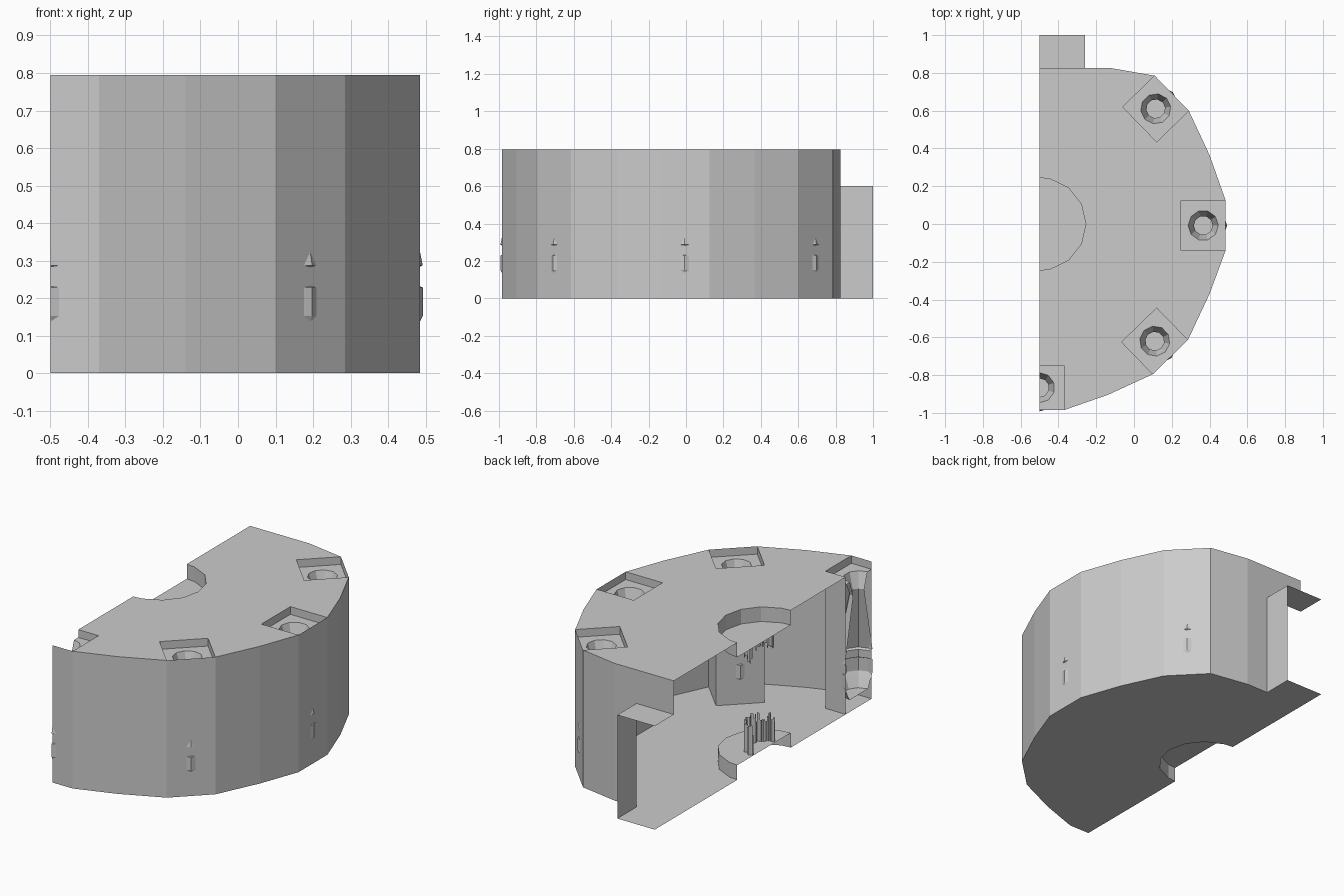
import bpy, bmesh, math, random
from mathutils import Vector as V

if "Cube" in bpy.data.objects:
    bpy.data.objects.remove(bpy.data.objects["Cube"])

random.seed(4)
H, CUT = 0.795, -0.5          # roof height, open section plane
DEPTH, REC = 0.237, 0.75      # socket depth, socket floor height


def finish(name, bm, clip=False):
    """Weld, optionally trim at the section plane, and make an object."""
    bmesh.ops.remove_doubles(bm, verts=bm.verts, dist=1e-5)
    if clip:
        bmesh.ops.bisect_plane(bm, geom=bm.verts[:] + bm.edges[:] + bm.faces[:],
                               plane_co=(CUT, 0, 0), plane_no=(1, 0, 0), clear_inner=True)
    me = bpy.data.meshes.new(name)
    bm.to_mesh(me)
    bm.free()
    ob = bpy.data.objects.new(name, me)
    bpy.context.collection.objects.link(ob)
    return ob


def poly(bm, pts):
    return bm.faces.new([bm.verts.new(p) for p in pts])


def strip(bm, path, z0, z1):
    for a, b in zip(path, path[1:]):
        poly(bm, [(*a, z0), (*b, z0), (*b, z1), (*a, z1)])


def flat(bm, path, z):
    f = poly(bm, [(*p, z) for p in path])
    bmesh.ops.triangulate(bm, faces=[f])


def inset(a, b):
    """Inner corners of a square socket standing on wall edge a-b."""
    d = (V(b) - V(a)).normalized()
    n = V((d.y, -d.x)) * DEPTH
    return tuple(V(a) + n), tuple(V(b) + n), n


# Plan outline, from the back round to the front
outline = [(-.5, .825), (-.26, .825), (-.12, .825), (.11, .785), (.29, .6), (.40, .365),
           (.485, .125), (.485, -.14), (.40, -.37), (.285, -.615), (.10, -.795),
           (-.14, -.905), (-.37, -.985), (-.5, -.985)]
slots = {3, 6, 9, 12}
notch = [(CUT, -.245)] + [(CUT + .245 * math.cos(t), .245 * math.sin(t)) for t in
                         [math.tau * k / 14 for k in range(-3, 4)]] + [(CUT, .245)]

# Outer wall, open over the doorway
bm = bmesh.new()
strip(bm, outline[:2], .6, H)
strip(bm, outline[1:], 0, H)
finish("outer_wall", bm)

# Roof, stepping around the sockets and the central recess
roof = []
for i, p in enumerate(outline):
    roof.append(p)
    if i in slots:
        a, b, _ = inset(p, outline[i + 1])
        roof += [a, b]
roof.pop()
bm = bmesh.new()
flat(bm, roof + notch, H)
finish("roof", bm)

# Floor, with the doorway threshold
bm = bmesh.new()
flat(bm, [(-.5, 1), (-.26, 1)] + outline[1:] + notch, 0)
finish("floor", bm)

# Doorway side and top
bm = bmesh.new()
strip(bm, [(-.26, .825), (-.26, 1)], 0, .6)
flat(bm, [(-.5, .825), (-.26, .825), (-.26, 1), (-.5, 1)], .6)
finish("doorway", bm)

# Central recesses in roof and floor, each with a ragged column stump
for name, z_edge, z_disc, length in (("roof", H, .71, -.08), ("floor", 0, .085, .15)):
    bm = bmesh.new()
    strip(bm, notch, z_edge, z_disc)
    flat(bm, notch, z_disc)
    finish(name + "_recess", bm)
    bm = bmesh.new()
    ring = []
    for k in range(41):
        t = math.pi * (k / 40 - .5)
        r = .1 + random.uniform(-.012, .012)
        ring.append((CUT + r * math.cos(t), r * math.sin(t)))
    for a, b in zip(ring, ring[1:]):
        strip(bm, [a, b], z_disc, z_disc + length * random.uniform(.75, 1.15))
    finish(name + "_ragged_stump", bm)

# Sockets: square pillar, sunken floor and a turned shaft that pokes through the wall
SIDES = 10
profile = [(.08, REC), (.05, .66), (.126, .287), (.112, .28), (.112, .235),
           (.126, .228), (.126, .152), (.112, .125), (.085, .07)]
for s, i in enumerate(sorted(slots)):
    a, b = outline[i], outline[i + 1]
    if i == 12:
        b = (-.63, -.985)
    ai, bi, n = inset(a, b)
    c = (V(a) + V(b)) / 2 + n / 2
    bm = bmesh.new()
    strip(bm, [a, ai, bi, b], 0, H)
    finish(f"socket_pillar_{s}", bm, True)

    out = math.atan2(-n.y, -n.x)
    rings = [[(c.x + r * math.cos(out + math.tau * k / SIDES),
               c.y + r * math.sin(out + math.tau * k / SIDES), z) for k in range(SIDES)]
             for r, z in profile]
    bm = bmesh.new()
    for loop in ([(*p, REC) for p in (a, ai, bi, b)], rings[0]):
        vs = [bm.verts.new(p) for p in loop]
        for k in range(len(vs)):
            bm.edges.new((vs[k - 1], vs[k]))
    bmesh.ops.triangle_fill(bm, edges=bm.edges[:], use_beauty=True, normal=(0, 0, 1))
    finish(f"socket_floor_{s}", bm, True)

    bm = bmesh.new()
    for lo, hi in zip(rings, rings[1:]):
        for k in range(SIDES):
            poly(bm, [lo[k - 1], lo[k], hi[k], hi[k - 1]])
    poly(bm, rings[-1])
    finish(f"socket_shaft_{s}", bm, True)
